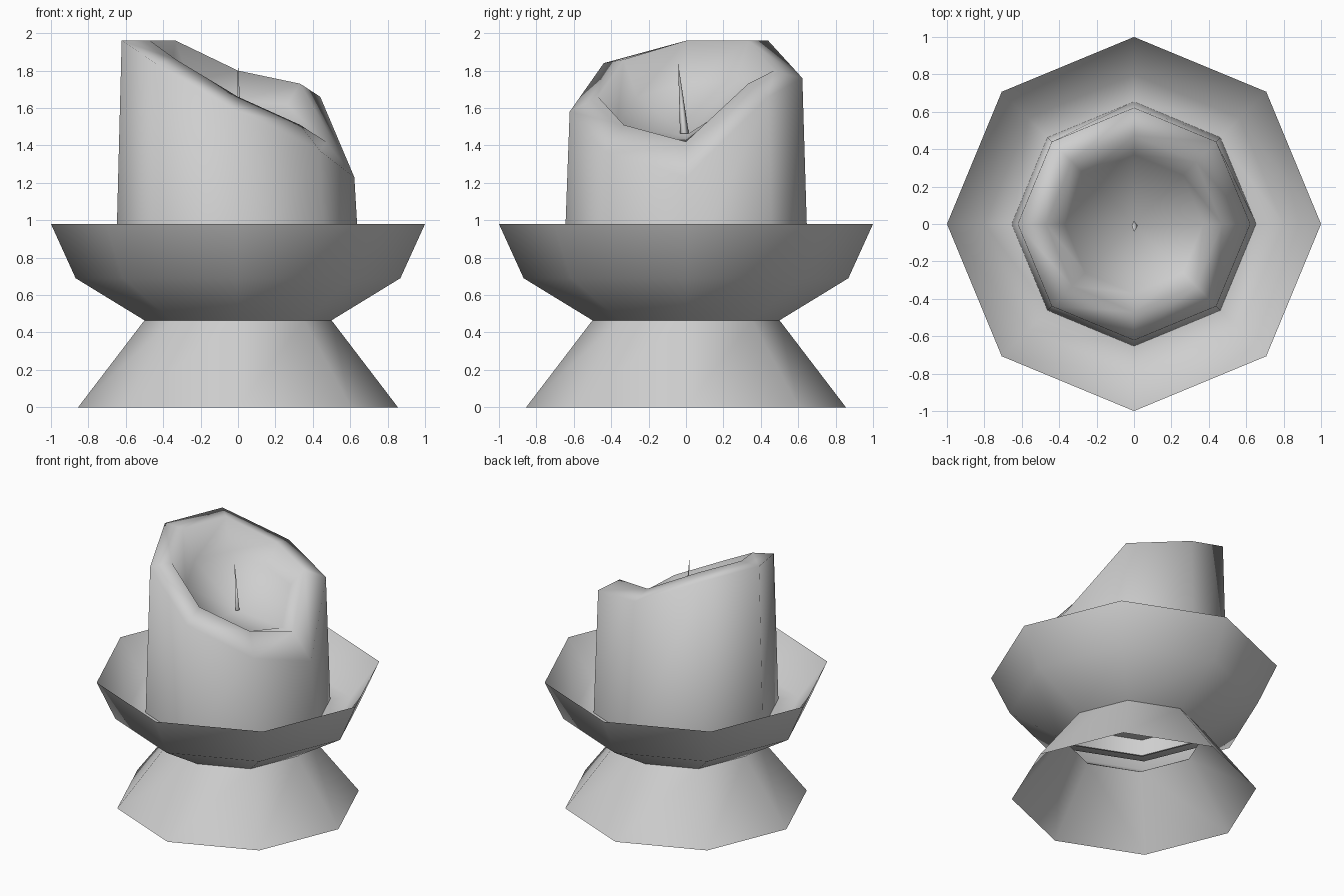
import bpy, bmesh
from math import cos, sin, pi

SIDES = 8

old = bpy.data.objects.get("Cube")
if old:
    bpy.data.objects.remove(old, do_unlink=True)

grey = bpy.data.materials.new("light grey")
grey.use_nodes = True
colour = (0.62, 0.62, 0.62, 1)
grey.diffuse_color = colour
grey.node_tree.nodes["Principled BSDF"].inputs["Base Color"].default_value = colour


def ring(radius, height):
    """Octagon; height is one number or one per corner."""
    zs = height if isinstance(height, list) else [height] * SIDES
    return [(radius * cos(2 * pi * i / SIDES), radius * sin(2 * pi * i / SIDES), z)
            for i, z in enumerate(zs)]


def loft(name, rings, cap_start=False, tip=None, sharp=()):
    """Skin the rings in order, with optional cap, end point and sharp rings."""
    bm = bmesh.new()
    loops = [[bm.verts.new(p) for p in r] for r in rings]
    n = len(loops[0])
    for a, b in zip(loops, loops[1:]):
        for i in range(n):
            j = (i + 1) % n
            bm.faces.new((a[i], a[j], b[j], b[i]))
    if cap_start:
        bm.faces.new(loops[0][::-1])
    if tip:
        end = bm.verts.new(tip)
        for i in range(n):
            bm.faces.new((loops[-1][i], loops[-1][(i + 1) % n], end))
    for f in bm.faces:
        f.smooth = True
    for k in sharp:
        for i in range(n):
            bm.edges.get((loops[k][i], loops[k][(i + 1) % n])).smooth = False
    mesh = bpy.data.meshes.new(name)
    bm.to_mesh(mesh)
    bm.free()
    mesh.materials.append(grey)
    obj = bpy.data.objects.new(name, mesh)
    bpy.context.collection.objects.link(obj)


# Flared open foot
loft("foot", [ring(0.855, 0), ring(0.5, 0.465)])

# Drip bowl: outer shell, sharp rim, inner wall and floor around the candle
loft("bowl", [ring(0.5, 0.465), ring(0.868, 0.69), ring(1.0, 0.98),
              ring(0.8, 0.72), ring(0.645, 0.72)], sharp=[2])

# Candle: recessed underside, leaning melted rim and sunken basin
outer_rim = [1.23, 1.66, 1.76, 1.96, 1.96, 1.84, 1.58, 1.37]
inner_rim = [1.42, 1.73, 1.80, 1.96, 1.96, 1.86, 1.66, 1.51]
basin = [1.42, 1.62, 1.64, 1.74, 1.74, 1.66, 1.50, 1.43]
loft("candle", [ring(0.64, 0.80), ring(0.64, 0.675), ring(0.655, 0.675),
                ring(0.622, outer_rim), ring(0.47, inner_rim),
                ring(0.37, basin)],
     cap_start=True, tip=(0, 0, 1.455), sharp=[0, 1, 2])

# Thin pointed wick
wick_base = [(0.02, -0.01, 1.465), (0, 0.015, 1.465),
             (-0.012, -0.01, 1.465), (0, -0.032, 1.465)]
loft("wick", [wick_base], tip=(0, -0.042, 1.84))
